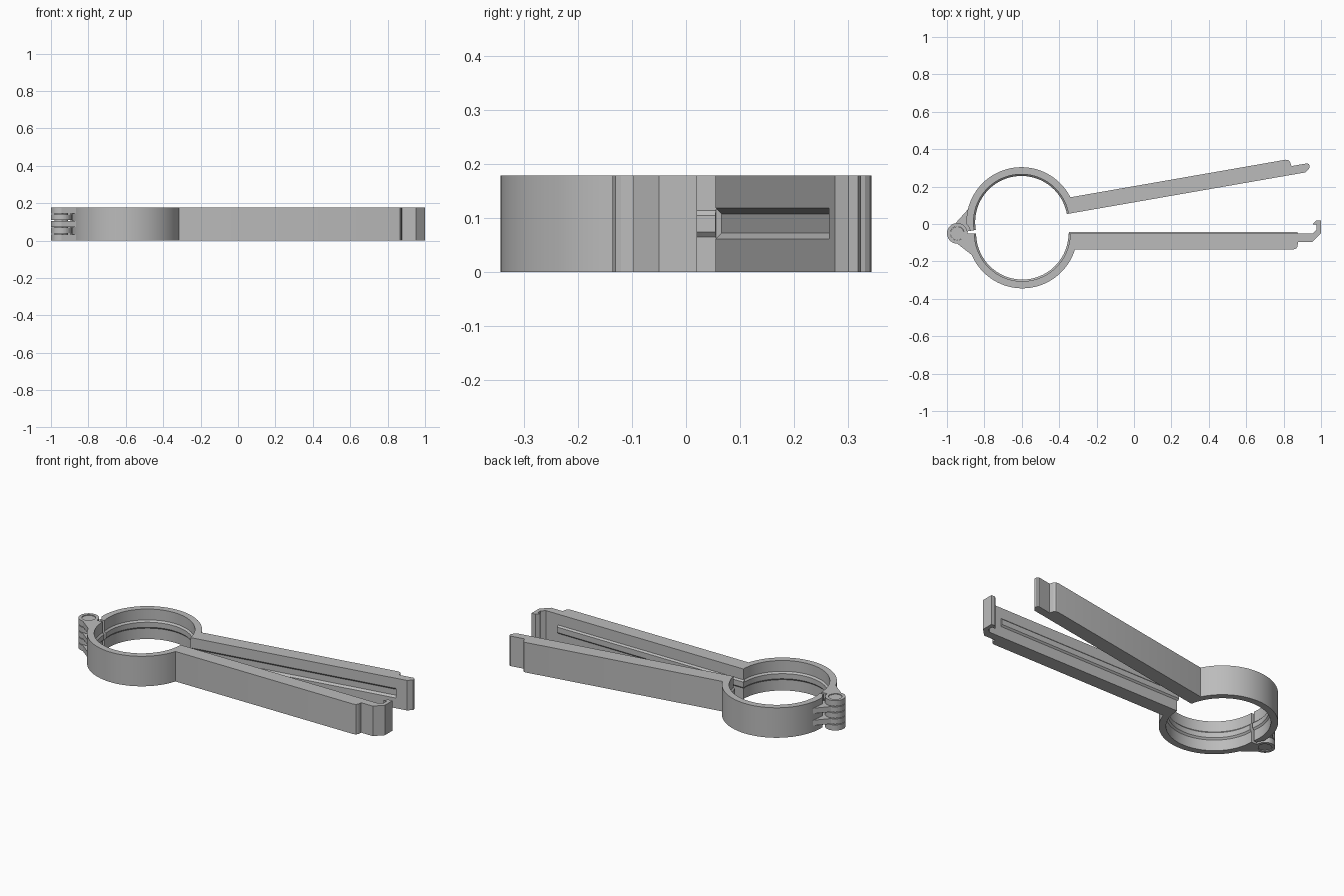
import bpy, bmesh
from math import sin, cos, pi, radians, asin
from mathutils import Matrix, Vector

cube = bpy.data.objects.get("Cube")
if cube:
    bpy.data.objects.remove(cube, do_unlink=True)

HEIGHT = 0.178
HINGE = Vector((-0.945, -0.05, 0))
OPENING = radians(9.9)
CENTRE = 0.348                      # ring centre, measured from the hinge
OUTER, INNER, LIP = 0.294, 0.256, 0.247
ARM = 0.086                         # arm thickness

gray = bpy.data.materials.new("plain gray")
gray.use_nodes = True
gray.diffuse_color = (0.5, 0.5, 0.5, 1)
gray.node_tree.nodes["Principled BSDF"].inputs["Base Color"].default_value = (0.5, 0.5, 0.5, 1)


def loft(name, rings, side=-1):
    """Skin matching sections; side -1 is the fixed front half, +1 the swung back half."""
    bm = bmesh.new()
    loops = [[bm.verts.new((x, side * d, z)) for x, d, z in ring] for ring in rings]
    n = len(loops[0])
    for a, b in zip(loops, loops[1:]):
        for i in range(n):
            j = (i + 1) % n
            bm.faces.new((a[i], a[j], b[j], b[i]))
    bm.faces.new(loops[0])
    bm.faces.new(loops[-1])
    bmesh.ops.recalc_face_normals(bm, faces=bm.faces)
    swing = Matrix.Rotation(OPENING if side > 0 else 0, 4, "Z")
    bm.transform(Matrix.Translation(HINGE) @ swing)
    mesh = bpy.data.meshes.new(name)
    bm.to_mesh(mesh)
    bm.free()
    mesh.materials.append(gray)
    obj = bpy.data.objects.new(name, mesh)
    bpy.context.collection.objects.link(obj)
    return obj


def prism(name, points, z0, z1, side=-1):
    return loft(name, [[(x, d, z) for x, d in points] for z in (z0, z1)], side)


def arc(cx, radius, a0, a1, steps):
    return [(cx + radius * cos(a0 + (a1 - a0) * i / steps),
             radius * sin(a0 + (a1 - a0) * i / steps)) for i in range(steps + 1)]


def cut(obj, cutters):
    for c in cutters:
        c.hide_render = True
        mod = obj.modifiers.new("cut", "BOOLEAN")
        mod.operation, mod.object, mod.solver = "DIFFERENCE", c, "EXACT"
    graph = bpy.context.evaluated_depsgraph_get()
    mesh = bpy.data.meshes.new_from_object(obj.evaluated_get(graph))
    obj.modifiers.clear()
    obj.data = mesh
    for c in cutters:
        bpy.data.objects.remove(c, do_unlink=True)


def rail(name, x0, x1, base, top, z0, z1, slope, side):
    """Bar along the arm with a trapezoid section."""
    section = ((base, z0), (top, z0 + slope), (top, z1 - slope), (base, z1))
    return loft(name, [[(x, d, z) for d, z in section] for x in (x0, x1)], side)


# Knuckle levels: the front half owns levels 0, 2, 4 and the back half 1, 3
PITCH = HEIGHT / 5
GAP = 0.002


def level(k, grow):
    return (k * PITCH + (GAP if k else 0) - grow,
            (k + 1) * PITCH - (GAP if k < 4 else 0) + grow)


# Arm tips: plain tongue on the back half, catch on the front half
tongue = [(1.908, 0.047), (1.917, 0.04), (1.917, 0.022), (1.89, 0.001)]
catch = [(1.898, 0.047), (1.945, 0), (1.945, -0.07), (1.92, -0.07), (1.902, -0.051),
         (1.902, -0.046), (1.922, -0.046), (1.922, -0.02), (1.9, 0.001)]

parts = []
for side, label, tip, levels in ((-1, "front", catch, (0, 2, 4)), (1, "back", tongue, (1, 3))):
    # Half ring and arm as one profile
    profile = arc(CENTRE, INNER, 0.004, pi - 0.004, 48)
    profile += arc(CENTRE, OUTER, pi - 0.004, asin(ARM / OUTER), 48)
    profile += [(1.798, ARM), (1.812, 0.081), (1.819, 0.07), (1.822, 0.047)] + tip
    half = prism(label + "_clamp_half", profile, 0, HEIGHT, side)

    # Clearance for the other half's knuckles
    cutters = []
    for k in range(5):
        if k not in levels:
            z0, z1 = level(k, 2 * GAP)
            cutters.append(prism("clearance", arc(0, 0.07, 0, 2 * pi * 31 / 32, 31), z0, z1, side))
    # Groove in the back arm
    if side > 0:
        cutters.append(rail("groove_cutter", 0.59, 1.825, -0.012, 0.012, 0.048, 0.131, 0.024, side))
    cut(half, cutters)
    parts.append(half)

    # Ridge around the inside of the ring
    section = ((INNER + 0.002, 0.062), (LIP, 0.074), (LIP, 0.104), (INNER + 0.002, 0.116))
    rings = []
    for i in range(49):
        a = 0.004 + (pi - 0.008) * i / 48
        rings.append([(CENTRE + r * cos(a), r * sin(a), z) for r, z in section])
    parts.append(loft(label + "_ring_ridge", rings, side))

    # Hinge knuckles with webs to the ring
    for k in levels:
        z0, z1 = level(k, 0)
        web = [(0.036, 0.004), (0.07, 0.004), (0.09, 0.1), (0.078, 0.116), (0, 0.055), (0.022, 0.03)]
        parts.append(prism(f"{label}_hinge_web_{k}", web, z0, z1, side))
        # Tube section swept round the pin axis
        bm = bmesh.new()
        tube = [bm.verts.new((r, 0, z)) for r, z in
                ((0.037, z0), (0.055, z0), (0.055, z1), (0.037, z1))]
        face = bm.faces.new(tube)
        bmesh.ops.spin(bm, geom=[face] + list(face.edges) + tube, cent=(0, 0, 0),
                       axis=(0, 0, 1), angle=2 * pi, steps=40, use_merge=True)
        bmesh.ops.remove_doubles(bm, verts=bm.verts, dist=1e-5)
        bmesh.ops.delete(bm, geom=[f for f in bm.faces if abs(f.normal.y) > 0.99
                                   and abs(f.calc_center_median().y) < 1e-5], context="FACES_ONLY")
        bmesh.ops.recalc_face_normals(bm, faces=bm.faces)
        bm.transform(Matrix.Translation(HINGE))
        mesh = bpy.data.meshes.new("knuckle")
        bm.to_mesh(mesh)
        bm.free()
        mesh.materials.append(gray)
        knuckle = bpy.data.objects.new(f"{label}_hinge_knuckle_{k}", mesh)
        bpy.context.collection.objects.link(knuckle)
        parts.append(knuckle)

# Rail on the front arm that fits the groove
parts.append(rail("front_arm_rail", 0.598, 1.82, 0.003, -0.008, 0.062, 0.116, 0.011, -1))

# Hinge pin
parts.append(prism("hinge_pin", arc(0, 0.036, 0, 2 * pi * 39 / 40, 39), 0.004, HEIGHT - 0.004))

# Smooth the curves, keep the corners crisp
bpy.ops.object.select_all(action="DESELECT")
for obj in parts:
    obj.select_set(True)
bpy.context.view_layer.objects.active = parts[0]
bpy.ops.object.shade_smooth_by_angle(angle=radians(25))
